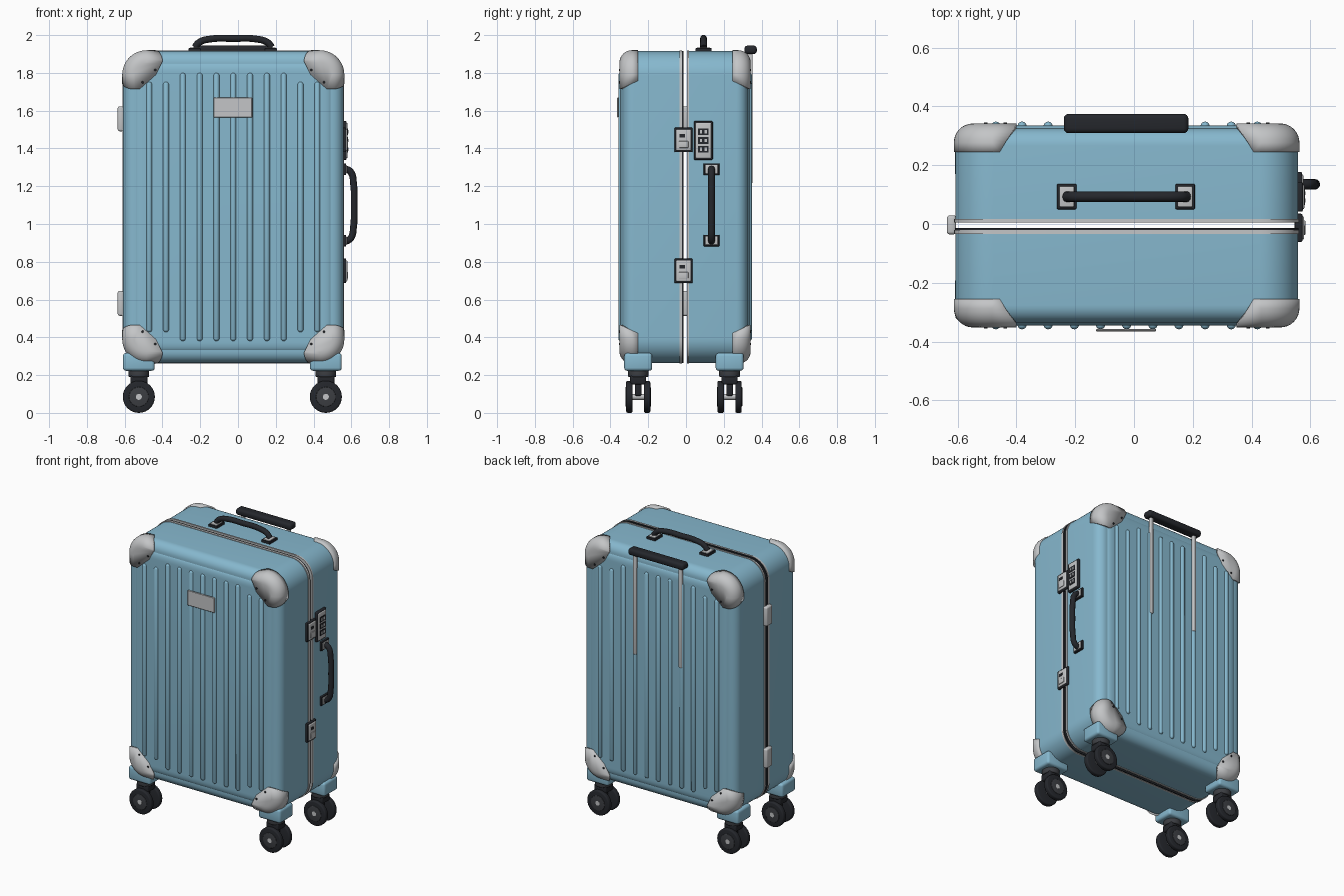
import bpy, bmesh, math
from mathutils import Matrix, Vector

if "Cube" in bpy.data.objects:
    bpy.data.objects.remove(bpy.data.objects["Cube"])


def material(name, r, g, b):
    m = bpy.data.materials.new(name)
    m.use_nodes = True
    m.diffuse_color = (r, g, b, 1)
    m.node_tree.nodes["Principled BSDF"].inputs["Base Color"].default_value = (r, g, b, 1)
    return m


BLUE = material("sky blue shell", 0.24, 0.48, 0.62)
SILVER = material("silver metal", 0.55, 0.56, 0.57)
BLACK = material("black rubber", 0.018, 0.02, 0.025)
GREY = material("dark grey plastic", 0.045, 0.048, 0.055)

CENTRE = Vector((-0.025, -0.005, 1.09))   # middle of the case
HX, HZ, R = 0.583, 0.825, 0.13            # half width, half height, corner radius


def finish(name, bm, mat, location=(0, 0, 0)):
    mesh = bpy.data.meshes.new(name)
    bm.to_mesh(mesh)
    bm.free()
    mesh.materials.append(mat)
    ob = bpy.data.objects.new(name, mesh)
    ob.location = location
    bpy.context.collection.objects.link(ob)
    return ob


def box(name, mat, centre, size, bevel=0.0, segments=3):
    bm = bmesh.new()
    bmesh.ops.create_cube(bm, size=1)
    bmesh.ops.scale(bm, vec=size, verts=bm.verts)
    if bevel:
        bmesh.ops.bevel(bm, geom=bm.edges[:], offset=bevel, segments=segments,
                        profile=0.5, affect='EDGES')
    return finish(name, bm, mat, centre)


def cylinder(name, mat, centre, radius, depth, axis='Y', bevel=0.0):
    bm = bmesh.new()
    turn = Matrix.Rotation(math.pi / 2, 3, 'X') if axis == 'Y' else Matrix.Identity(3)
    bmesh.ops.create_cone(bm, cap_ends=True, segments=32, radius1=radius, radius2=radius,
                          depth=depth, matrix=turn.to_4x4())
    if bevel:
        rims = [e for e in bm.edges if any(len(f.verts) > 4 for f in e.link_faces)]
        bmesh.ops.bevel(bm, geom=rims, offset=bevel, segments=3, profile=0.5, affect='EDGES')
    return finish(name, bm, mat, centre)


def rounded(y_back, y_front, inset, depth, steps=8):
    """Side profile (y, inset): straight wall, then a rounded edge to the front."""
    arc = [i / steps * math.pi / 2 for i in range(steps + 1)]
    return [(y_back, 0)] + [(y_front + depth * (1 - math.sin(a)), inset * (1 - math.cos(a)))
                            for a in arc]


def loft(hx, hz, radius, profile):
    """Closed slab of rounded rectangles stacked along y."""
    bm = bmesh.new()
    rings = []
    for y, inset in profile:
        ring = []
        for q, (sx, sz) in enumerate([(1, 1), (-1, 1), (-1, -1), (1, -1)]):
            for i in range(13):
                a = (q + i / 12) * math.pi / 2
                r = radius - inset
                ring.append(bm.verts.new((sx * (hx - radius) + r * math.cos(a), y,
                                          sz * (hz - radius) + r * math.sin(a))))
        rings.append(ring)
    for a, b in zip(rings, rings[1:]):
        for i in range(len(a)):
            j = (i + 1) % len(a)
            bm.faces.new((a[i], a[j], b[j], b[i]))
    bm.faces.new(rings[0])
    bm.faces.new(rings[-1])
    bmesh.ops.recalc_face_normals(bm, faces=bm.faces)
    return bm


def flip(bm, sx, sy, sz):
    bmesh.ops.scale(bm, vec=(sx, sy, sz), verts=bm.verts)
    if sx * sy * sz < 0:
        bmesh.ops.reverse_faces(bm, faces=bm.faces)
    return bm


def corner_guard(name, sx, sy, sz):
    bm = loft(HX + 0.005, HZ + 0.005, R, rounded(-0.2, -0.347, 0.065, 0.065))
    cuts = [((0, -0.25, 0), (0, 1, 0)),
            ((-0.375, -0.345, 0), (1, 0.6, 0)),
            ((0, -0.345, 0.625), (0, 0.45, -1)),
            ((-0.41, 0, 0.70), (0.07, 0, -0.035)),
            ((-0.41, 0, 0.70), (0.075, 0, -0.085))]
    for point, normal in cuts:
        bmesh.ops.bisect_plane(bm, geom=bm.verts[:] + bm.edges[:] + bm.faces[:],
                               plane_co=point, plane_no=Vector(normal).normalized(),
                               clear_outer=True)
    ob = finish(name, flip(bm, sx, sy, sz), SILVER, CENTRE)
    mod = ob.modifiers.new("thickness", 'SOLIDIFY')
    mod.thickness, mod.offset = 0.014, -1
    for x, z in [(-0.413, 0.725), (-0.48, 0.66)]:
        spot = CENTRE + Vector((x * sx, -0.347 * sy, z * sz))
        cylinder(name + "_rivet", BLACK, spot, 0.006, 0.006)


def rib(name, x, sy, half):
    bm = bmesh.new()
    bmesh.ops.create_uvsphere(bm, u_segments=14, v_segments=7, radius=0.016)
    for v in bm.verts:
        v.co.z += math.copysign(half - 0.016, v.co.z)
    finish(name, bm, BLUE, CENTRE + Vector((x, sy * 0.338, 0)))


def tube(name, mat, points, radius):
    curve = bpy.data.curves.new(name, 'CURVE')
    curve.dimensions = '3D'
    curve.bevel_depth, curve.bevel_resolution = radius, 4
    curve.use_fill_caps = True
    curve.resolution_u = 8
    spline = curve.splines.new('BEZIER')
    spline.bezier_points.add(len(points) - 1)
    for bp, p in zip(spline.bezier_points, points):
        bp.co = p
        bp.handle_left_type = bp.handle_right_type = 'AUTO'
    ob = bpy.data.objects.new(name, curve)
    bpy.context.collection.objects.link(ob)
    bpy.ops.object.select_all(action='DESELECT')
    ob.select_set(True)
    bpy.context.view_layer.objects.active = ob
    bpy.ops.object.convert(target='MESH')
    done = bpy.context.view_layer.objects.active
    done.data.materials.clear()
    done.data.materials.append(mat)


# Shell halves with raised panels, ribs and corner guards
for side, sy, seam in [("front", 1, -0.025), ("back", -1, -0.02)]:
    bm = loft(HX, HZ, R, rounded(seam, -0.331, 0.06, 0.06))
    finish(side + "_shell", flip(bm, 1, sy, 1), BLUE, CENTRE)
    bm = loft(0.522, 0.763, 0.11, rounded(-0.32, -0.341, 0.05, 0.02))
    finish(side + "_panel", flip(bm, 1, sy, 1), BLUE, CENTRE)
    for k in range(-5, 6):
        rib(side + "_rib", k * 0.089, -sy, 0.71 if abs(k) < 4 else 0.663)
    for sx, across in [(1, "right"), (-1, "left")]:
        for sz, level in [(1, "top"), (-1, "bottom")]:
            corner_guard(f"{side}_{level}_{across}_corner_guard", sx, sy, sz)

# Metal lips and rubber seal along the open seam
for name, mat, y0, y1, grow in [("front_lip", SILVER, -0.034, -0.021, 0.004),
                                ("rubber_seal", BLACK, -0.021, -0.013, 0.002),
                                ("back_lip", SILVER, 0.005, 0.017, 0.004)]:
    bm = loft(HX + grow, HZ + grow, R, [(y0, 0), (y1, 0)])
    finish(name, bm, mat, (CENTRE.x, 0, CENTRE.z))

# Name plate (blank) on the front
box("front_plate", SILVER, (-0.027, -0.361, 1.617), (0.205, 0.009, 0.105), 0.003, 1)

# Top carry handle
tube("top_handle", BLACK, [(-0.23, 0.093, 1.935), (-0.205, 0.093, 1.962), (-0.14, 0.093, 1.98),
                           (-0.025, 0.093, 1.982), (0.09, 0.093, 1.98),
                           (0.155, 0.093, 1.962), (0.18, 0.093, 1.935)], 0.018)
for x in (-0.229, 0.174):
    box("top_handle_rim", BLACK, (x, 0.093, 1.92), (0.066, 0.086, 0.022), 0.004)
    box("top_handle_plate", SILVER, (x, 0.093, 1.922), (0.05, 0.07, 0.026), 0.004)

# Side carry handle
tube("side_handle", BLACK, [(0.565, 0.135, 1.295), (0.597, 0.135, 1.275), (0.612, 0.135, 1.21),
                            (0.615, 0.135, 1.1), (0.612, 0.135, 0.99),
                            (0.597, 0.135, 0.925), (0.565, 0.135, 0.905)], 0.018)
for z in (1.29, 0.912):
    box("side_handle_rim", BLACK, (0.562, 0.135, z), (0.02, 0.084, 0.062), 0.004)
    box("side_handle_plate", SILVER, (0.564, 0.135, z), (0.024, 0.068, 0.046), 0.004)

# Latches and hinges
for z in (1.445, 0.752):
    box("latch_rim", BLACK, (0.56, -0.013, z), (0.026, 0.096, 0.13), 0.005)
    box("latch_plate", SILVER, (0.563, -0.013, z), (0.032, 0.08, 0.112), 0.006)
    box("latch_slot", BLACK, (0.578, -0.02, z + 0.022), (0.006, 0.03, 0.018))
    box("latch_button", SILVER, (0.579, -0.013, z - 0.024), (0.008, 0.05, 0.035), 0.003)
for z in (1.557, 0.58):
    box("hinge", SILVER, (-0.621, -0.003, z), (0.032, 0.065, 0.132), 0.01)

# Combination lock with three dials
box("lock_rim", BLACK, (0.562, 0.092, 1.442), (0.026, 0.1, 0.205), 0.006)
box("lock_plate", SILVER, (0.565, 0.092, 1.442), (0.03, 0.084, 0.188), 0.006)
for z in (1.488, 1.442, 1.396):
    box("dial_window", BLACK, (0.578, 0.092, z), (0.008, 0.055, 0.036))
    for dy in (-0.012, 0.012):
        box("dial", SILVER, (0.58, 0.092 + dy, z), (0.008, 0.012, 0.018))

# Telescopic pull handle
box("pull_grip", BLACK, (-0.027, 0.342, 1.922), (0.424, 0.066, 0.045), 0.017, 4)
for x in (-0.2, 0.148):
    box("pull_rod", SILVER, (x, 0.342, 1.56), (0.024, 0.022, 0.69), 0.006)

# Swivel casters with twin wheels
for x in (-0.525, 0.465):
    for y in (-0.253, 0.231):
        box("caster_housing", BLUE, (x, y, 0.27), (0.168, 0.148, 0.094), 0.016)
        cylinder("caster_collar", GREY, (x, y, 0.21), 0.055, 0.04, 'Z', 0.006)
        box("caster_neck", BLACK, (x, y, 0.175), (0.09, 0.085, 0.05), 0.01)
        box("caster_fork", BLACK, (x, y, 0.13), (0.05, 0.035, 0.08), 0.008)
        cylinder("axle", SILVER, (x, y, 0.085), 0.016, 0.135)
        for dy in (-1, 1):
            cylinder("wheel_tyre", BLACK, (x, y + dy * 0.047, 0.085), 0.085, 0.034, 'Y', 0.009)
            cylinder("wheel_disc", GREY, (x, y + dy * 0.049, 0.085), 0.052, 0.036, 'Y', 0.003)

# Smooth curved surfaces, keep edges sharp
bpy.ops.object.select_all(action='DESELECT')
for ob in bpy.context.scene.objects:
    if ob.type == 'MESH':
        ob.select_set(True)
        bpy.context.view_layer.objects.active = ob
bpy.ops.object.shade_smooth_by_angle(angle=math.radians(35))
